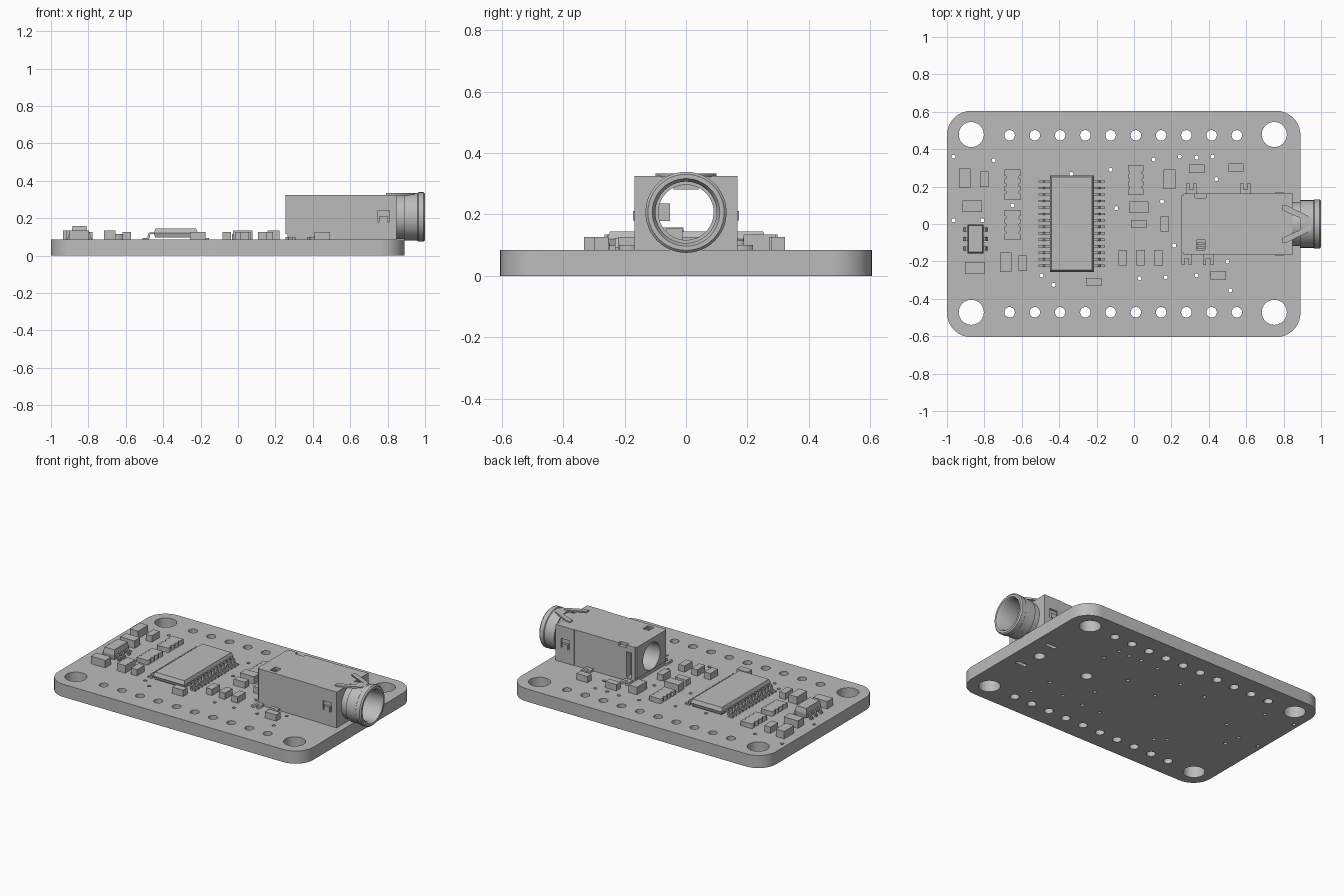
import bpy, bmesh, math
from mathutils import Matrix, Vector

cube = bpy.data.objects.get("Cube")
if cube:
    bpy.data.objects.remove(cube, do_unlink=True)

grey = bpy.data.materials.new("plain grey")
grey.use_nodes = True
GREY = (0.5, 0.5, 0.5, 1)
grey.diffuse_color = GREY
grey.node_tree.nodes["Principled BSDF"].inputs["Base Color"].default_value = GREY

TOP = 0.085      # board upper face
AXIS = 0.207     # height of the socket axis
BORE = 0.09


def add_mesh(name, mesh, smooth=False):
    obj = bpy.data.objects.new(name, mesh)
    bpy.context.collection.objects.link(obj)
    mesh.materials.clear()
    mesh.materials.append(grey)
    if smooth:
        bpy.ops.object.select_all(action="DESELECT")
        obj.select_set(True)
        bpy.context.view_layer.objects.active = obj
        bpy.ops.object.shade_smooth_by_angle(angle=math.radians(35))
    return obj


def finish(name, bm, smooth=False):
    bmesh.ops.recalc_face_normals(bm, faces=bm.faces)
    mesh = bpy.data.meshes.new(name)
    bm.to_mesh(mesh)
    bm.free()
    return add_mesh(name, mesh, smooth)


def put_box(bm, x, y, z, shrink_low=0, shrink_high=0):
    """Box from three (low, high) ranges, with optional tapering of either end."""
    verts = bmesh.ops.create_cube(bm, size=1)["verts"]
    for v in verts:
        inset = shrink_high if v.co.z > 0 else shrink_low
        ends = [r[1] if c > 0 else r[0] for c, r in zip(v.co, (x, y, z))]
        ends[0] -= math.copysign(inset, v.co.x)
        ends[1] -= math.copysign(inset, v.co.y)
        v.co = ends


def box(name, x, y, z, *taper):
    bm = bmesh.new()
    put_box(bm, x, y, z, *taper)
    return finish(name, bm)


def circle(x, y, r, n=24):
    return [(x + r * math.cos(math.tau * i / n), y + r * math.sin(math.tau * i / n)) for i in range(n)]


def rounded(x, y, w, d, r, n=10):
    pts = []
    for k, (sx, sy) in enumerate(((1, 1), (-1, 1), (-1, -1), (1, -1))):
        for i in range(n + 1):
            a = math.pi / 2 * (k + i / n)
            pts.append((x + sx * (w / 2 - r) + r * math.cos(a), y + sy * (d / 2 - r) + r * math.sin(a)))
    return pts


def prism(name, loops, low, high, smooth=False):
    """Filled outline, with any inner loops as holes, raised from low to high."""
    curve = bpy.data.curves.new(name, "CURVE")
    curve.dimensions = "2D"
    curve.fill_mode = "BOTH"
    curve.extrude = (high - low) / 2
    for pts in loops:
        spline = curve.splines.new("POLY")
        spline.points.add(len(pts) - 1)
        for p, (x, y) in zip(spline.points, pts):
            p.co = (x, y, 0, 1)
        spline.use_cyclic_u = True
    temp = bpy.data.objects.new(name, curve)
    mesh = bpy.data.meshes.new_from_object(temp)
    bpy.data.objects.remove(temp)
    mesh.transform(Matrix.Translation((0, 0, (low + high) / 2)))
    bm = bmesh.new()
    bm.from_mesh(mesh)
    bmesh.ops.remove_doubles(bm, verts=bm.verts, dist=0.0002)
    return finish(name, bm, smooth)


def cut(obj, cutter):
    cutter.hide_render = True
    mod = obj.modifiers.new("cut", "BOOLEAN")
    mod.operation = "DIFFERENCE"
    mod.solver = "EXACT"
    mod.object = cutter
    bpy.context.view_layer.update()
    bpy.ops.object.select_all(action="DESELECT")
    bpy.context.view_layer.objects.active = obj
    obj.select_set(True)
    bpy.ops.object.modifier_apply(modifier=mod.name)
    bpy.ops.object.shade_smooth_by_angle(angle=math.radians(30))


# Board with mounting holes, pin holes, jack holes and vias
vias = [(-.965, .36), (-.75, .34), (-.965, .02), (-.81, .02), (-.795, -.085), (-.65, .1),
        (-.335, .267), (-.125, .29), (-.095, .085), (.105, .345), (.245, .36), (.335, .355),
        (.42, .36), (.44, .24), (.15, .12), (.215, -.115), (-.495, -.275), (-.43, -.325),
        (.03, -.29), (.17, -.285), (.335, -.275), (.5, -.2), (.515, -.355)]
loops = [rounded(-.055, 0, 1.89, 1.21, .13)]
loops += [circle(x, y, .067, 40) for x in (-.87, .75) for y in (-.472, .478)]
loops += [circle(-.665 + .135 * i, y, .028) for i in range(10) for y in (-.472, .474)]
loops += [circle(x, 0, .035) for x in (.377, .75)]
loops += [rounded(.777, y, .08, .025, .012, 5) for y in (-.14, .14)]
loops += [circle(x, y, .011, 12) for x, y in vias]
prism("circuit_board", loops, 0, TOP, True)

# Chip capacitors and resistors: centre and whether the long side runs along x
large = [(-.905, .245, 0), (-.865, .095, 1), (-.85, -.235, 1), (-.685, -.205, 0), (.19, .24, 0), (.025, .09, 1)]
small = [(-.8, .24, 0), (-.595, -.21, 0), (.335, .295, 1), (.545, .3, 1), (.025, 0, 1), (.165, 0, 0),
         (-.06, -.18, 0), (.035, -.18, 0), (.13, -.18, 0), (-.215, -.31, 1), (.45, -.275, 1)]
for name, spots, length, width, high in (("large_chip_part", large, .105, .062, .135),
                                         ("small_chip_part", small, .082, .045, .127)):
    for x, y, along in spots:
        w, d = (length, width) if along else (width, length)
        box(name, (x - w / 2, x + w / 2), (y - d / 2, y + d / 2), (TOP, high))

# Resistor arrays with notched long sides
for cx, cy in ((-.65, .21), (-.65, -.005), (.01, .235)):
    side = [(.042, -.081)]
    for y in (-.04, 0, .04):
        side += [(.042, y - .008), (.034, y - .005), (.034, y + .005), (.042, y + .008)]
    side.append((.042, .081))
    outline = side + [(-x, -y) for x, y in side]
    prism("resistor_array", [[(cx + x, cy + y) for x, y in outline]], TOP, .116)


def leads(name, cx, inner, outer, rows, width, height):
    """Gull-wing leads on both sides of a package."""
    bm = bmesh.new()
    t = .009
    knee = inner + (outer - inner) * .45
    path = [(inner - .01, height), (knee, height), (knee + t, TOP + t), (outer, TOP + t),
            (outer, TOP), (knee, TOP), (knee - t, height - t), (inner - .01, height - t)]
    for s in (-1, 1):
        for y in rows:
            face = bm.faces.new([bm.verts.new((cx + s * x, y - width / 2, z)) for x, z in path])
            grown = bmesh.ops.extrude_face_region(bm, geom=[face], use_keep_orig=True)["geom"]
            bmesh.ops.translate(bm, verts=[g for g in grown if isinstance(g, bmesh.types.BMVert)],
                                vec=Vector((0, width, 0)))
    finish(name, bm)


# Main chip
box("main_chip_lower", (-.45, -.215), (-.256, .26), (.097, .12), .008, 0)
box("main_chip_upper", (-.45, -.215), (-.256, .26), (.12, .145), 0, .009)
leads("main_chip_leads", -.3325, .117, .177, [-.224 + .0347 * i for i in range(14)], .013, .124)

# Small regulator
box("regulator_lower", (-.89, -.805), (-.157, -.003), (.093, .125), .005, 0)
box("regulator_upper", (-.89, -.805), (-.157, -.003), (.125, .158), 0, .006)
leads("regulator_leads", -.8475, .042, .068, (-.131, -.08, -.029), .02, .125)

# Socket body, back plate and front shell, all bored through
cutter_mesh = bmesh.new()
bmesh.ops.create_cone(cutter_mesh, cap_ends=True, segments=48, radius1=BORE, radius2=BORE, depth=1,
                      matrix=Matrix.Translation((.5, 0, AXIS)) @ Matrix.Rotation(math.pi / 2, 4, "Y"))
put_box(cutter_mesh, (.29, .325), (.12, .2), (.11, .28))       # side slot
put_box(cutter_mesh, (.335, .38), (-.14, -.085), (.3, .4))     # top recess
put_box(cutter_mesh, (.325, .385), (.14, .2), (.305, .4))      # top corner notch
for s in (-1, 1):                                             # latch windows
    put_box(cutter_mesh, (.745, .81), sorted((s * .155, s * .2)), (.18, .242))
cutter = finish("socket_cutter", cutter_mesh)
for name, x, y, low in (("socket_body", (.265, .712), .163, TOP),
                        ("socket_back_plate", (.255, .265), .155, .115),
                        ("socket_front_shell", (.712, .848), .167, TOP)):
    cut(box(name, x, (-y, y), (low, .325)), cutter)
bpy.data.objects.remove(cutter, do_unlink=True)

# Latches in the shell windows and ribs in the top recess
for s in (-1, 1):
    box("socket_latch", (.757, .798), sorted((s * .15, s * .172)), (.18, .212))
for y in (-.127, -.105):
    box("recess_rib", (.337, .378), (y - .006, y + .006), (.295, .318))

# Spring contacts inside the bore
box("side_contact", (.5, .56), (-.1, -.052), (.178, .235))
box("upper_contact", (.5, .75), (-.04, .04), (.281, .305))
box("lower_contact", (.45, .5), (-.065, -.012), (.11, .155))

# Round socket collar, turned about the x axis
bm = bmesh.new()
profile = [(.845, .118), (.888, .118), (.888, .127), (.96, .127), (.964, .132), (.992, .132),
           (1, .124), (1, .11), (.985, .1), (.845, .1)]
ring = [bm.verts.new((x, 0, AXIS + r)) for x, r in profile]
edges = [bm.edges.new((ring[i - 1], ring[i])) for i in range(len(ring))]
bmesh.ops.spin(bm, geom=ring + edges, cent=(0, 0, AXIS), axis=(1, 0, 0), angle=math.tau, steps=48,
               use_merge=True)
bmesh.ops.remove_doubles(bm, verts=bm.verts, dist=0.0005)
finish("socket_collar", bm, True)

# Tapered shield spring over the collar
half = [(.79, .1), (.815, .1), (.945, .035)]
inner = [(.915, .02), (.79, .075)]
arch = half + [(x, -y) for x, y in reversed(half)]
arch += [(x, -y) for x, y in reversed(inner)] + inner
prism("shield_spring", [arch], .322, .334)

# Forked solder tabs along the socket sides
for x, s in ((.307, 1), (.597, 1), (.28, -1), (.397, -1)):
    fork = [(-.027, .15), (.027, .15), (.027, .218), (.011, .218), (.011, .185),
            (-.011, .185), (-.011, .218), (-.027, .218)]
    prism("solder_tab", [[(x + u, s * v) for u, v in fork]], TOP, .1)
